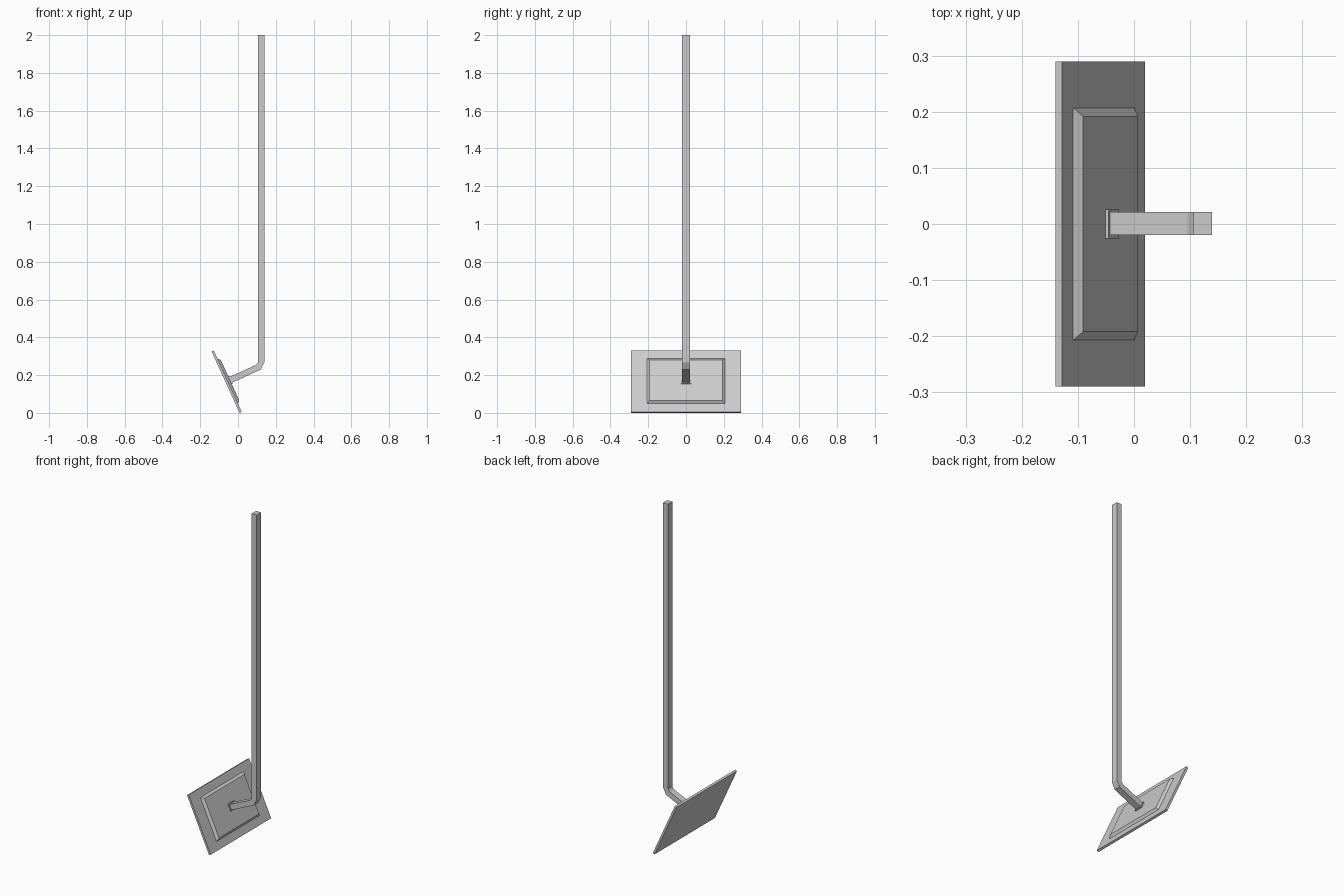
import bpy, bmesh, math
from mathutils import Matrix, Vector

if "Cube" in bpy.data.objects:
    bpy.data.objects.remove(bpy.data.objects["Cube"])

TILT = math.radians(24.5)
up = Vector((-math.sin(TILT), 0, math.cos(TILT)))    # along the plate
out = Vector((math.cos(TILT), 0, math.sin(TILT)))    # away from the plate
side = Vector((0, 1, 0))
LENGTH, THICK = 0.357, 0.013
centre = Vector((0.02, 0, 0.0054)) + up * LENGTH / 2  # middle of the plate's front face


def finish(name, bm):
    bmesh.ops.recalc_face_normals(bm, faces=bm.faces)
    mesh = bpy.data.meshes.new(name)
    bm.to_mesh(mesh)
    bm.free()
    obj = bpy.data.objects.new(name, mesh)
    bpy.context.collection.objects.link(obj)
    return obj


def tilted_slab(name, low, high, half_y, half_u, inset_y=0.0, inset_u=0.0):
    """Box on the tilted plane, from low to high along the normal, tapering outward."""
    bm = bmesh.new()
    bmesh.ops.create_cube(bm, size=2)
    for v in bm.verts:
        top = v.co.z > 0
        y = v.co.y * (half_y - (inset_y if top else 0))
        u = v.co.x * (half_u - (inset_u if top else 0))
        v.co = centre + side * y + up * u + out * (high if top else low)
    return finish(name, bm)


# Backing plate, raised tapered panel and the arm's mounting flange
tilted_slab("plate", -THICK, 0, 0.29, LENGTH / 2)
tilted_slab("raised_panel", 0, 0.0132, 0.207, 0.131, 0.015, 0.013)
tilted_slab("mount_flange", 0.0132, 0.0197, 0.0255, 0.022)

# Bent square pole: side profile extruded across y
start = centre + out * 0.0132
lower, upper = start - up * 0.0165, start + up * 0.0165
slope = math.tan(TILT)
profile = [
    (lower.x, lower.z),
    (0.120, lower.z + (0.120 - lower.x) * slope),
    (0.139, 0.268),
    (0.139, 2.0),
    (0.106, 2.0),
    (0.106, 0.268),
    (0.095, upper.z + (0.095 - upper.x) * slope),
    (upper.x, upper.z),
]
bm = bmesh.new()
face = bm.faces.new([bm.verts.new((x, -0.02, z)) for x, z in profile])
res = bmesh.ops.extrude_face_region(bm, geom=[face])
moved = [g for g in res["geom"] if isinstance(g, bmesh.types.BMVert)]
bmesh.ops.translate(bm, verts=moved, vec=(0, 0.041, 0))
finish("bent_pole", bm)
